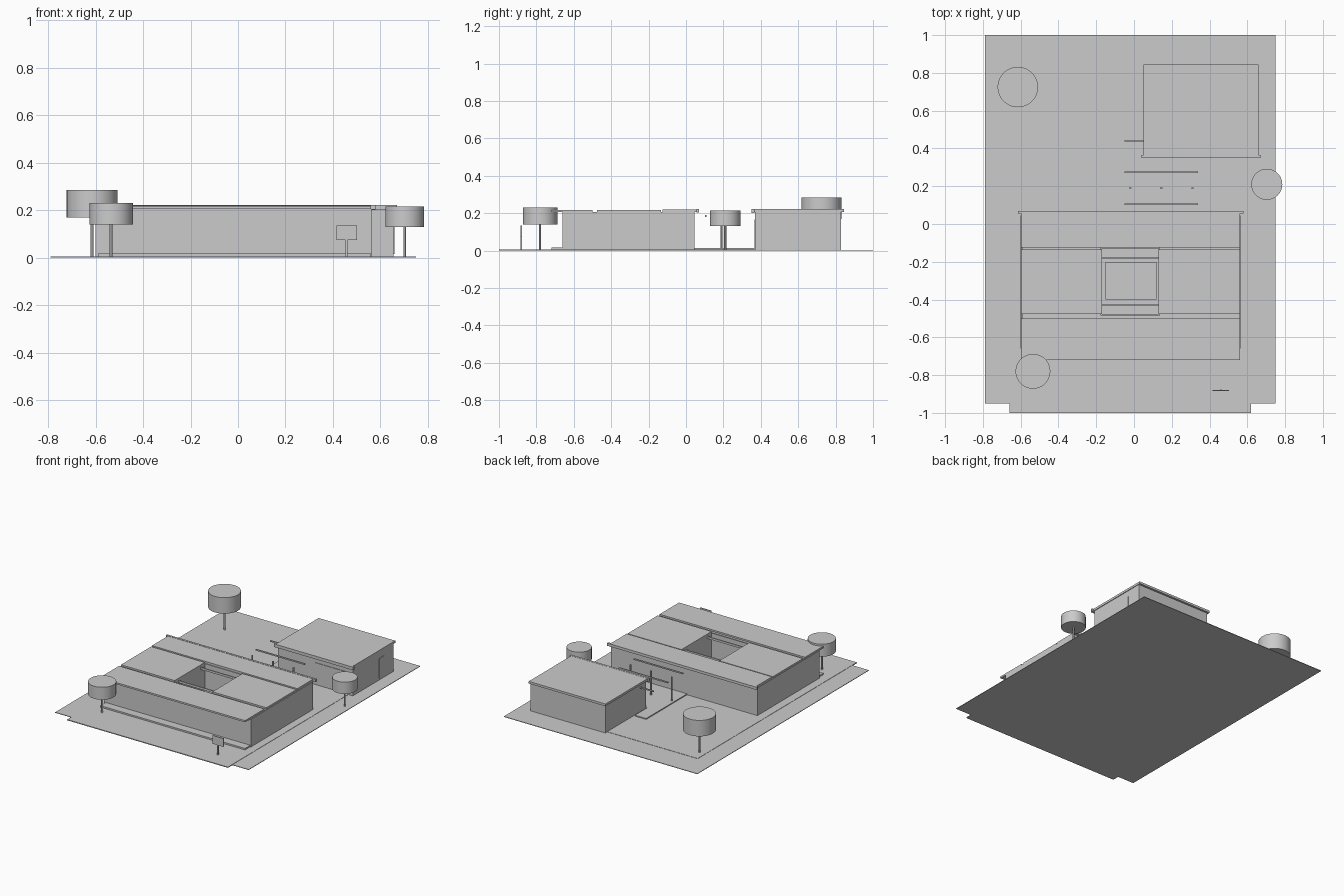
import bpy

old = bpy.data.objects.get("Cube")
if old:
    bpy.data.objects.remove(old, do_unlink=True)

grey = bpy.data.materials.new("plain_grey")
grey.use_nodes = True
COLOUR = (0.6, 0.6, 0.6, 1)
grey.diffuse_color = COLOUR
grey.node_tree.nodes["Principled BSDF"].inputs["Base Color"].default_value = COLOUR


def finish(name):
    ob = bpy.context.object
    ob.name = name
    ob.data.materials.append(grey)
    return ob


def box(name, x, y, z):
    """Box from (low, high) pairs on each axis."""
    bpy.ops.mesh.primitive_cube_add(size=1, location=[sum(p) / 2 for p in (x, y, z)])
    ob = finish(name)
    ob.scale = [p[1] - p[0] for p in (x, y, z)]
    bpy.ops.object.transform_apply(location=False, rotation=False, scale=True)
    return ob


def cylinder(name, x, y, z, radius, sides):
    bpy.ops.mesh.primitive_cylinder_add(vertices=sides, radius=radius, depth=z[1] - z[0],
                                        location=(x, y, sum(z) / 2))
    ob = finish(name)
    bpy.ops.object.shade_smooth_by_angle()
    return ob


def walls(name, x, y, z, t=0.008):
    """Four wall panels around a rectangle."""
    for side, px in (("right", (x[0], x[0] + t)), ("left", (x[1] - t, x[1]))):
        box(f"{name}_{side}_wall", px, y, z)
    inner = (x[0] + t, x[1] - t)
    for side, py in (("front", (y[0], y[0] + t)), ("back", (y[1] - t, y[1]))):
        box(f"{name}_{side}_wall", inner, py, z)


# Ground and paving
box("ground", (-0.79, 0.75), (-0.95, 1), (0, 0.004))
box("site_paving", (-0.66, 0.62), (-1, 0.81), (0, 0.006))
box("house_plinth", (-0.59, 0.56), (-0.72, 0.04), (0.004, 0.017))
box("walkway", (-0.04, 0.335), (0.04, 0.37), (0.004, 0.013))
box("walkway_end", (-0.04, 0.05), (0.37, 0.51), (0.004, 0.013))

# House walls and courtyard
WALL_Z = (0.004, 0.205)
walls("house", (-0.6, 0.565), (-0.66, 0.045), WALL_Z)
walls("courtyard", (-0.178, 0.138), (-0.485, -0.122), WALL_Z)
box("courtyard_bed", (-0.15, 0.12), (-0.4, -0.2), (0.015, 0.025))
for y in (-0.43, -0.18):
    box("courtyard_beam", (-0.17, 0.13), (y - 0.004, y + 0.004), (0.185, 0.2))

# House roof strips
ROOF_Z = (0.205, 0.217)
box("front_roof", (-0.597, 0.56), (-0.72, -0.5), ROOF_Z)
box("right_middle_roof", (-0.597, -0.17), (-0.477, -0.135), ROOF_Z)
box("left_middle_roof", (0.13, 0.56), (-0.477, -0.135), ROOF_Z)
box("back_roof", (-0.597, 0.56), (-0.125, 0.055), (0.205, 0.22))
box("back_gutter", (-0.613, 0.58), (0.055, 0.07), (0.203, 0.222))

# Garage
walls("garage", (0.06, 0.655), (0.37, 0.83), WALL_Z)
box("garage_roof", (0.05, 0.66), (0.36, 0.845), (0.205, 0.221))
box("garage_gutter", (0.04, 0.67), (0.35, 0.365), (0.2, 0.222))
box("garage_side_door", (0.653, 0.659), (0.67, 0.725), (0.015, 0.16))
box("garage_front_door", (0.36, 0.625), (0.366, 0.372), (0.015, 0.165))

# Walkway frame
for x in (-0.02, 0.145, 0.31):
    cylinder("walkway_post", x, 0.19, (0.01, 0.185), 0.006, 12)
for y, end in ((0.105, 0.34), (0.275, 0.34), (0.44, 0.055)):
    box("walkway_beam", (-0.05, end), (y - 0.004, y + 0.004), (0.18, 0.189))

# Trees
for x, y, low, high, r in ((-0.615, 0.725, 0.17, 0.285, 0.107),
                           (-0.535, -0.78, 0.14, 0.23, 0.092),
                           (0.703, 0.21, 0.13, 0.215, 0.082)):
    cylinder("tree_trunk", x, y, (0.003, low + 0.01), 0.006, 12)
    cylinder("tree_crown", x, y, (low, high), r, 48)

# Sign
box("sign_board", (0.415, 0.502), (-0.884, -0.878), (0.075, 0.135))
box("sign_post", (0.454, 0.462), (-0.885, -0.877), (0.003, 0.076))
